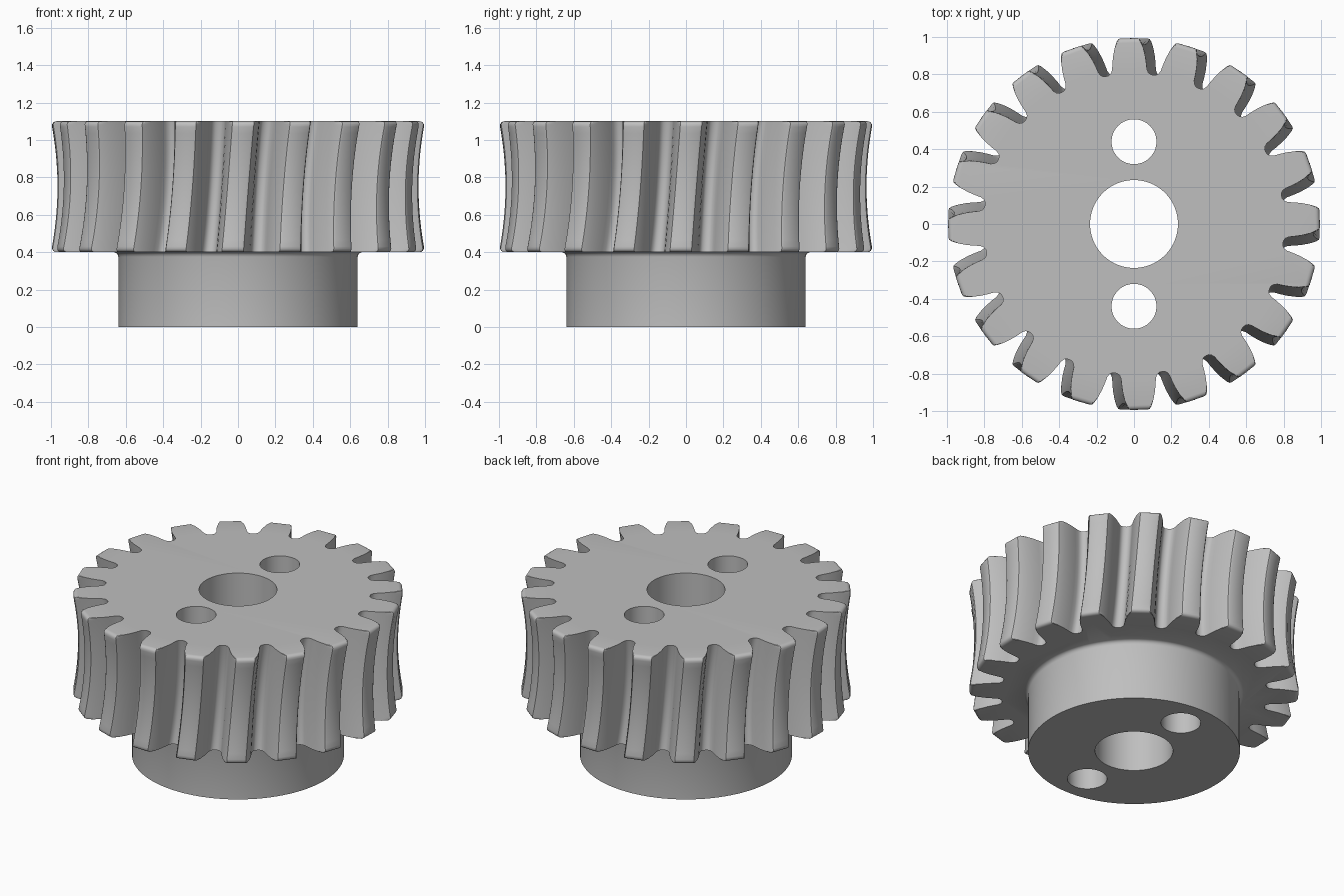
import bpy, bmesh, math

old = bpy.data.objects.get("Cube")
if old:
    bpy.data.objects.remove(old, do_unlink=True)

TEETH = 20
Z0, Z1 = 0.40, 1.10
MID, HALF = (Z0 + Z1) / 2, (Z1 - Z0) / 2
SAG = 0.034       # depth of the concave throat
TWIST = 0.029     # lean of the teeth, each way from the middle

steel = bpy.data.materials.new("grey steel")
steel.use_nodes = True
GREY = (0.52, 0.52, 0.52, 1)
steel.diffuse_color = GREY
steel.node_tree.nodes["Principled BSDF"].inputs["Base Color"].default_value = GREY


def finish(bm, name):
    bmesh.ops.recalc_face_normals(bm, faces=bm.faces)
    mesh = bpy.data.meshes.new(name)
    bm.to_mesh(mesh)
    bm.free()
    obj = bpy.data.objects.new(name, mesh)
    bpy.context.collection.objects.link(obj)
    mesh.materials.append(steel)
    return obj


def loft(rings, name):
    """Skin a stack of closed rings and cap both ends."""
    bm = bmesh.new()
    loops = [[bm.verts.new(p) for p in ring] for ring in rings]
    n = len(loops[0])
    for a, b in zip(loops, loops[1:]):
        for i in range(n):
            j = (i + 1) % n
            bm.faces.new((a[i], a[j], b[j], b[i]))
    bm.faces.new(loops[0][::-1])
    bm.faces.new(loops[-1])
    return finish(bm, name)


def circle(r, z, y=0, n=96):
    return [(r * math.cos(2 * math.pi * i / n), y + r * math.sin(2 * math.pi * i / n), z)
            for i in range(n)]


# Half a tooth from root to tip: (angle from tooth centre, radius)
half_tooth = [(0.157, 0.803), (0.138, 0.805), (0.122, 0.815), (0.112, 0.832),
              (0.106, 0.86), (0.096, 0.90), (0.081, 0.945), (0.066, 0.98),
              (0.058, 0.995), (0.046, 1.0)]
tooth = [(-a, r) for a, r in half_tooth] + [(a, r) for a, r in half_tooth[:0:-1]]


def gear_ring(z):
    t = (z - MID) / HALF
    edge = max(0, 0.03 - (HALF - abs(z - MID)))
    cap = 1.0 - (0.03 - math.sqrt(max(0, 0.03 ** 2 - edge ** 2)))   # rounded tooth ends
    ring = []
    for k in range(TEETH):
        for a, r in tooth:
            ang = 2 * math.pi * k / TEETH + a + TWIST * t
            rad = min(r, cap) - SAG * (1 - t * t)
            ring.append((rad * math.cos(ang), rad * math.sin(ang), z))
    return ring


# Toothed wheel
ends = [0, 0.002, 0.008, 0.017, 0.03]
inner = [0.03 + (2 * HALF - 0.06) * i / 18 for i in range(1, 18)]
levels = ends + inner + [2 * HALF - e for e in reversed(ends)]
wheel = loft([gear_ring(Z0 + h) for h in levels], "toothed_wheel")

# Hub with a small fillet under the wheel
hub = loft([circle(r, z) for r, z in
            ((0.64, 0), (0.64, 0.375), (0.644, 0.388), (0.652, 0.396), (0.665, 0.402))], "hub")

# Bore and the two pin holes
cutters = [loft([circle(r, -0.2, y), circle(r, 1.3, y)], name) for name, r, y in
           (("bore_cutter", 0.235, 0), ("back_hole_cutter", 0.12, 0.44),
            ("front_hole_cutter", 0.12, -0.44))]


def boolean(obj, other, operation):
    mod = obj.modifiers.new(operation.lower(), "BOOLEAN")
    mod.operation, mod.object, mod.solver = operation, other, "EXACT"
    bpy.ops.object.select_all(action="DESELECT")
    bpy.context.view_layer.objects.active = obj
    obj.select_set(True)
    bpy.ops.object.modifier_apply(modifier=mod.name)
    bpy.data.objects.remove(other, do_unlink=True)


boolean(wheel, hub, "UNION")
for cutter in cutters:
    boolean(wheel, cutter, "DIFFERENCE")
wheel.name = "worm_wheel"
bpy.ops.object.shade_smooth_by_angle(angle=math.radians(35))
